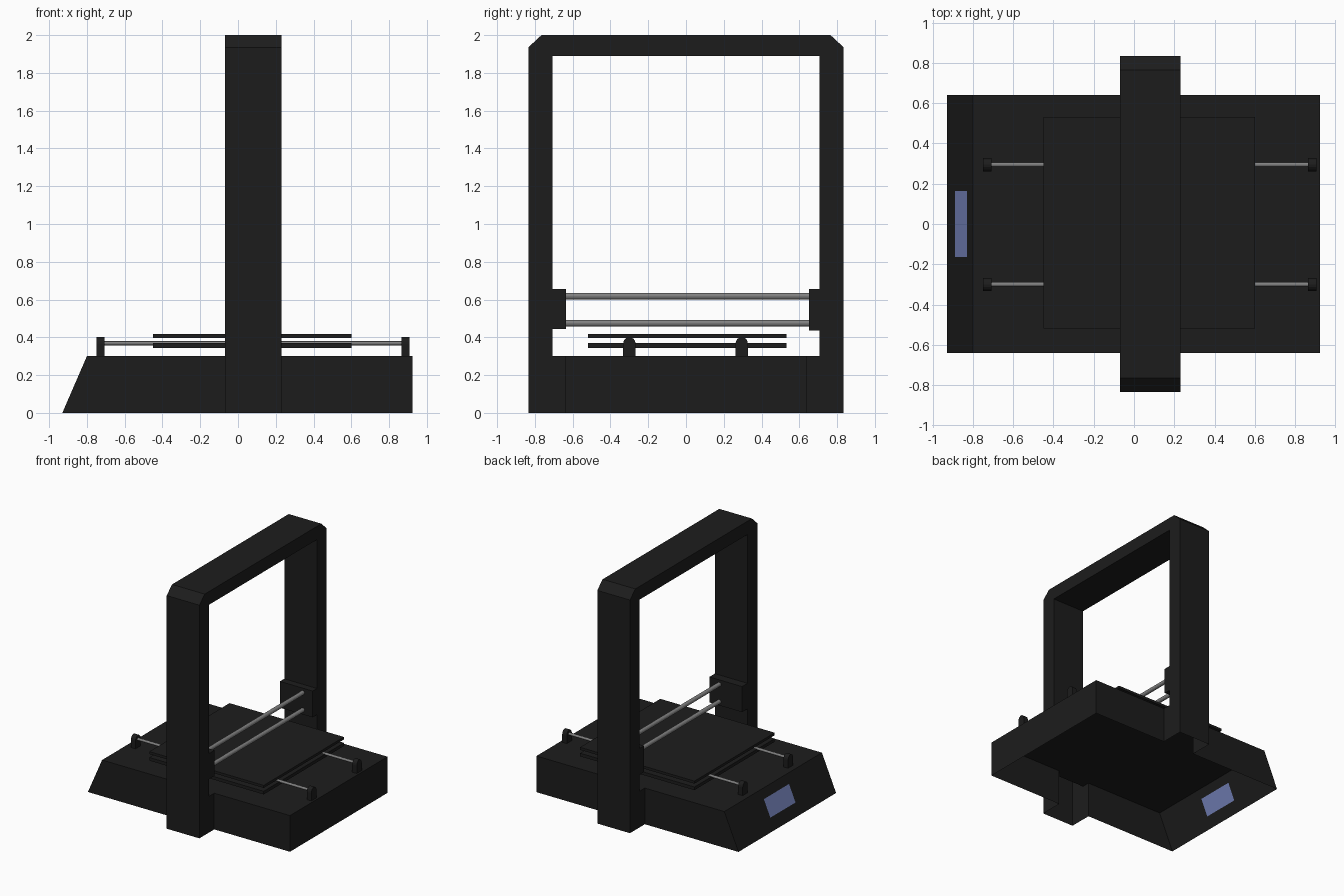
import bpy, bmesh, math

if "Cube" in bpy.data.objects:
    bpy.data.objects.remove(bpy.data.objects["Cube"])


def material(name, rgb):
    m = bpy.data.materials.new(name)
    m.diffuse_color = (*rgb, 1)
    m.use_nodes = True
    m.node_tree.nodes["Principled BSDF"].inputs["Base Color"].default_value = m.diffuse_color
    return m


BLACK = material("black_plastic", (0.012, 0.012, 0.012))
STEEL = material("steel", (0.22, 0.22, 0.22))
BLUE = material("screen_blue", (0.18, 0.23, 0.5))


def finish(name, bm, *mats):
    bmesh.ops.remove_doubles(bm, verts=bm.verts, dist=1e-5)
    bmesh.ops.recalc_face_normals(bm, faces=bm.faces)
    me = bpy.data.meshes.new(name)
    bm.to_mesh(me)
    bm.free()
    for m in mats:
        me.materials.append(m)
    ob = bpy.data.objects.new(name, me)
    bpy.context.collection.objects.link(ob)
    return ob


def face(bm, pts, mat=0):
    f = bm.faces.new([bm.verts.new(p) for p in pts])
    f.material_index = mat
    return f


def prism(name, outline, x0, x1, mat, skip=()):
    """Extrude a (y, z) outline along x, leaving the edges in skip open."""
    bm = bmesh.new()
    n = len(outline)
    for x in (x0, x1):
        face(bm, [(x, y, z) for y, z in outline])
    for i in range(n):
        if i not in skip:
            (ya, za), (yb, zb) = outline[i], outline[(i + 1) % n]
            face(bm, [(x0, ya, za), (x1, ya, za), (x1, yb, zb), (x0, yb, zb)])
    return finish(name, bm, mat)


def box(name, x0, x1, y0, y1, z0, z1):
    return prism(name, [(y0, z0), (y1, z0), (y1, z1), (y0, z1)], x0, x1, BLACK)


def rod(name, axis, start, end, a, b, r):
    rot = (0, math.pi / 2, 0) if axis == "x" else (math.pi / 2, 0, 0)
    mid = (start + end) / 2
    loc = (mid, a, b) if axis == "x" else (a, mid, b)
    bpy.ops.mesh.primitive_cylinder_add(vertices=16, radius=r, depth=end - start,
                                        location=loc, rotation=rot)
    ob = bpy.context.object
    ob.name = name
    ob.data.materials.append(STEEL)


# Base shell: open underneath, sloped control end at -x, gaps where the feet join
GX0, GX1 = -0.07, 0.23
BY, BZ = 0.64, 0.30
bm = bmesh.new()
face(bm, [(-0.80, -BY, BZ), (GX0, -BY, BZ), (GX1, -BY, BZ), (0.925, -BY, BZ),
          (0.925, BY, BZ), (GX1, BY, BZ), (GX0, BY, BZ), (-0.80, BY, BZ)])
face(bm, [(0.925, -BY, 0), (0.925, BY, 0), (0.925, BY, BZ), (0.925, -BY, BZ)])
slope_z = [0, 0.092, 0.23, BZ]
slope = [(-0.93 + 0.13 * z / BZ, z) for z in slope_z]
for y in (-BY, BY):
    face(bm, [(x, y, z) for x, z in slope] + [(GX0, y, BZ), (GX0, y, 0)])
    face(bm, [(GX1, y, 0), (0.925, y, 0), (0.925, y, BZ), (GX1, y, BZ)])
# Sloped panel, whose middle cell is the screen
ys = [-BY, -0.165, 0.165, BY]
for i in range(3):
    for j in range(3):
        (xa, za), (xb, zb) = slope[i], slope[i + 1]
        face(bm, [(xa, ys[j], za), (xa, ys[j + 1], za), (xb, ys[j + 1], zb), (xb, ys[j], zb)],
             1 if i == j == 1 else 0)
finish("base_with_screen", bm, BLACK, BLUE)

# Gantry arch with feet, hollow and open at the bottom
half = [(0.64, 0), (0.835, 0), (0.835, 1.935), (0.765, 2.0)]
inner = [(-0.707, 1.89), (0.707, 1.89), (0.707, BZ), (0.64, BZ)]
outline = (half + [(-y, z) for y, z in reversed(half)]
           + [(-0.64, BZ), (-0.707, BZ)] + inner)
n = len(outline)
prism("gantry", outline, GX0, GX1, BLACK, skip=(0, 6, 7, n - 1))

# Bed plates
box("print_bed", -0.45, 0.60, -0.52, 0.532, 0.397, 0.418)
box("bed_carrier", -0.45, 0.60, -0.52, 0.532, 0.343, 0.369)

# Bed rods and their round-topped holders
for side, y in (("left", -0.30), ("right", 0.295)):
    rod("bed_rod_" + side, "x", -0.72, 0.875, y, 0.369, 0.011)
    arch = [(y - 0.033, BZ), (y + 0.033, BZ)]
    arch += [(y + 0.033 * math.cos(t), 0.365 + 0.037 * math.sin(t))
             for t in (math.pi * k / 8 for k in range(9))]
    for end, x in (("front", -0.75), ("back", 0.865)):
        prism(f"rod_holder_{side}_{end}", arch, x, x + 0.042, BLACK)

# Lifting blocks on the columns and cross rods between them
box("lift_block_left", GX0, GX1, -0.707, -0.635, 0.443, 0.655)
box("lift_block_right", GX0, GX1, 0.65, 0.707, 0.437, 0.655)
for name, z in (("upper", 0.618), ("lower", 0.475)):
    rod("cross_rod_" + name, "y", -0.64, 0.655, 0.14, z, 0.017)
